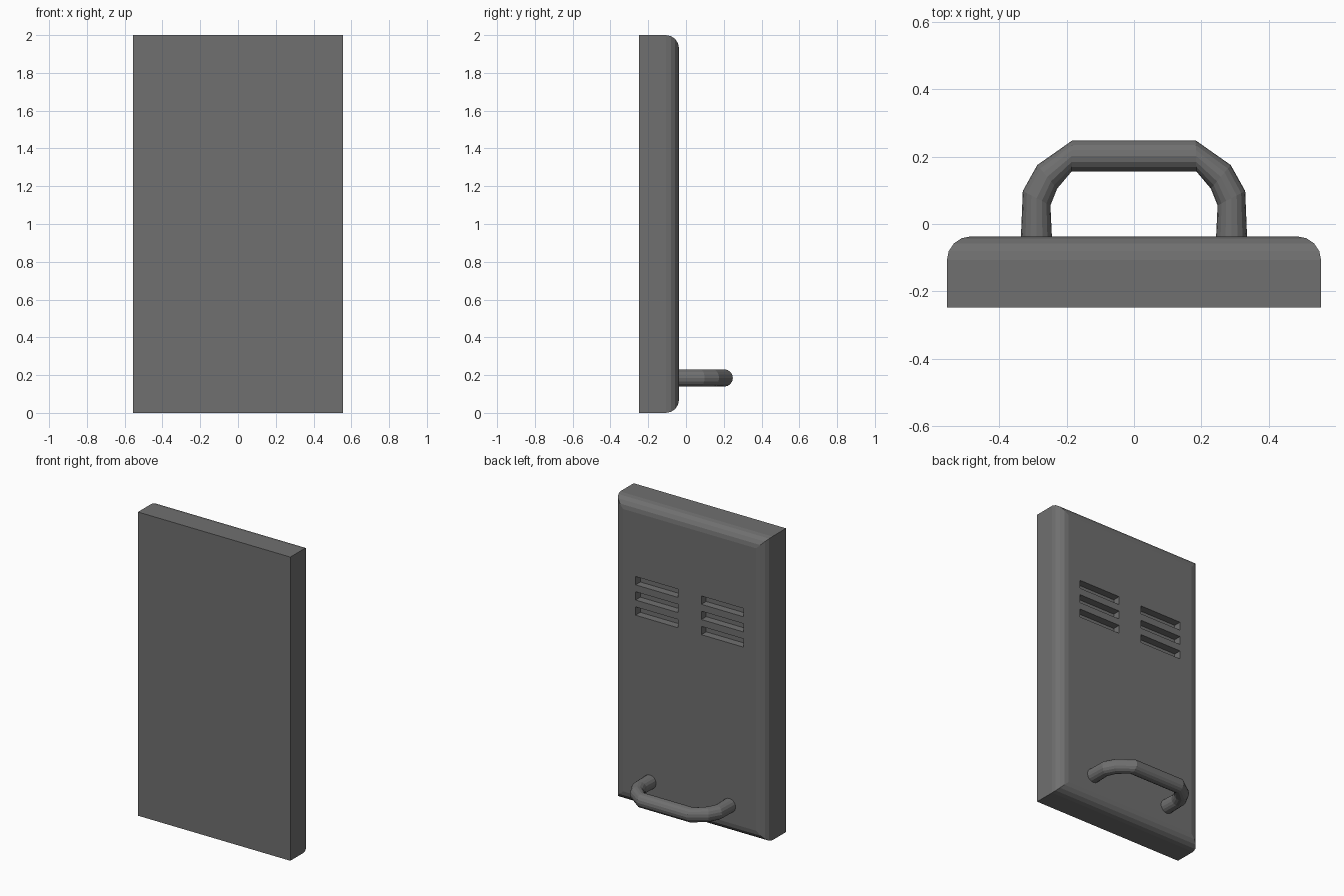
import bpy, bmesh, math
from mathutils import Vector

if "Cube" in bpy.data.objects:
    bpy.data.objects.remove(bpy.data.objects["Cube"])

# Dark grey finish shared by all parts
dark = bpy.data.materials.new("dark_grey")
dark.diffuse_color = (0.16, 0.16, 0.16, 1)
dark.use_nodes = True
dark.node_tree.nodes["Principled BSDF"].inputs["Base Color"].default_value = dark.diffuse_color


def make_object(name, bm):
    bmesh.ops.recalc_face_normals(bm, faces=bm.faces)
    me = bpy.data.meshes.new(name)
    bm.to_mesh(me)
    bm.free()
    me.materials.append(dark)
    ob = bpy.data.objects.new(name, me)
    bpy.context.collection.objects.link(ob)
    return ob


def loft(name, rings):
    """Skin a list of point rings and cap both ends."""
    bm = bmesh.new()
    loops = [[bm.verts.new(p) for p in ring] for ring in rings]
    n = len(loops[0])
    for a, b in zip(loops, loops[1:]):
        for i in range(n):
            j = (i + 1) % n
            bm.faces.new((a[i], a[j], b[j], b[i]))
    bm.faces.new(loops[0])
    bm.faces.new(loops[-1])
    return make_object(name, bm)


# Panel: slab with four rounded, mitred edges on the back
W, H, FRONT, BACK, R, SEG = 0.555, 2.0, -0.248, -0.037, 0.07, 4
profile = [(0, FRONT)]
for k in range(SEG + 1):
    t = math.pi / 2 * k / SEG
    profile.append((R * (1 - math.cos(t)), BACK - R + R * math.sin(t)))
panel = loft("panel", [[(-W + d, y, d), (W - d, y, d), (W - d, y, H - d), (-W + d, y, H - d)]
                       for d, y in profile])

# Vent slots: two columns of three, cut into the back
bm = bmesh.new()
for side in (-1, 1):
    for z in (1.482, 1.382, 1.282):
        box = bmesh.ops.create_cube(bm, size=1)["verts"]
        bmesh.ops.scale(bm, vec=(0.308, 0.10, 0.055), verts=box)
        bmesh.ops.translate(bm, vec=(side * 0.24, BACK, z), verts=box)
cutter = make_object("vent_cutter", bm)
cutter.hide_render = True
mod = panel.modifiers.new("vents", "BOOLEAN")
mod.operation = "DIFFERENCE"
mod.solver = "EXACT"
mod.object = cutter
bpy.context.view_layer.objects.active = panel
bpy.ops.object.modifier_apply(modifier=mod.name)
bpy.data.objects.remove(cutter)

# Handle: round tube, flat faceted, through mirrored (outer, inner) outline pairs
HZ, HR, SIDES = 0.185, 0.046, 16
half = [((0.336, -0.05), (0.243, -0.05)),
        ((0.330, 0.098), (0.248, 0.055)),
        ((0.287, 0.175), (0.228, 0.105)),
        ((0.183, 0.248), (0.185, 0.156))]
pairs = half + [((-o[0], o[1]), (-i[0], i[1])) for o, i in reversed(half)]
rings = []
for o, i in pairs:
    o, i = Vector((*o, HZ)), Vector((*i, HZ))
    mid, arm = (o + i) / 2, (o - i) / 2
    rings.append([mid + arm * math.cos(a) + Vector((0, 0, HR * math.sin(a)))
                  for a in (2 * math.pi * k / SIDES for k in range(SIDES))])
handle = loft("handle", rings)
